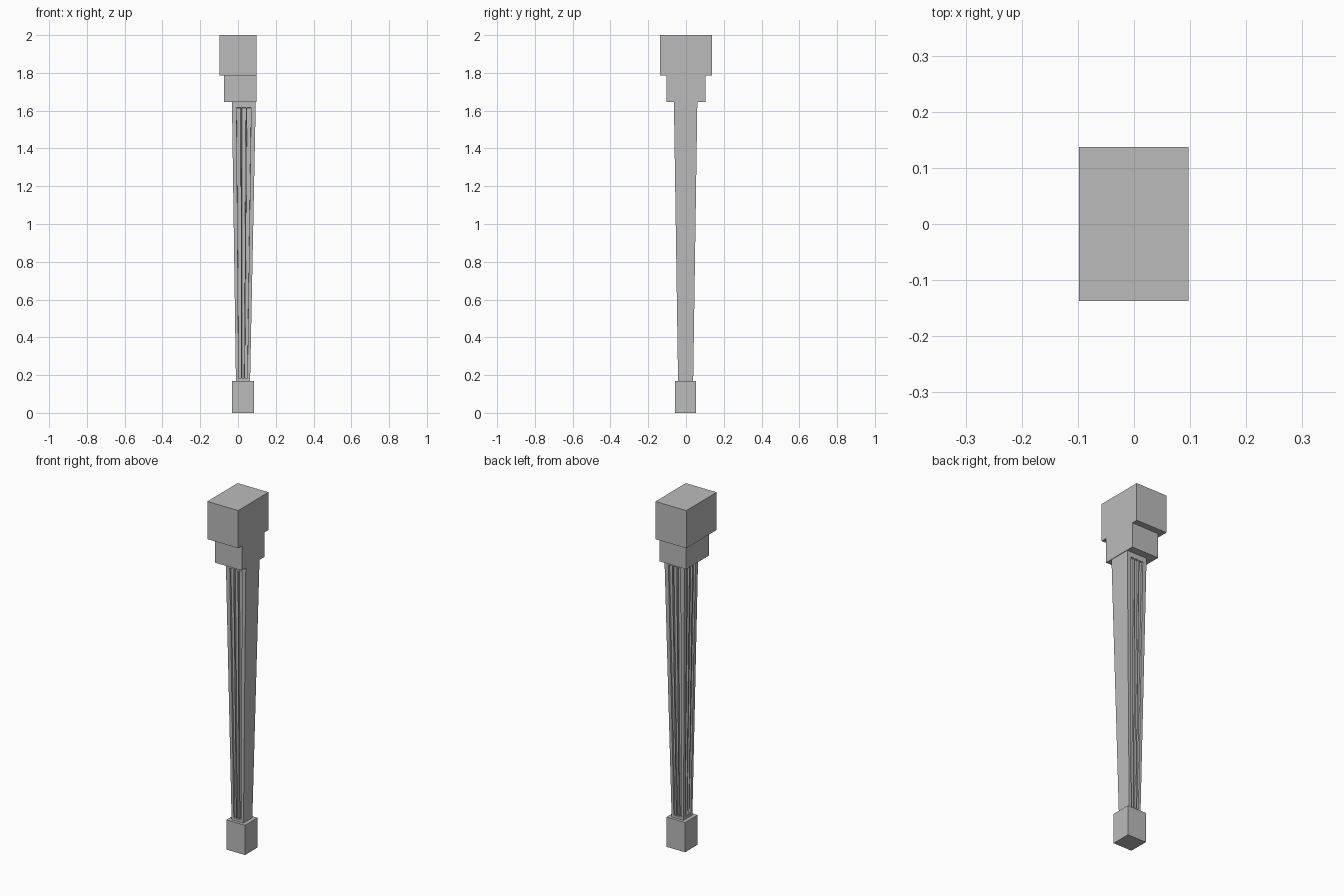
import bpy, bmesh
from mathutils import Vector

cube = bpy.data.objects.get("Cube")
if cube:
    bpy.data.objects.remove(cube, do_unlink=True)

stone = bpy.data.materials.new("grey_stone")
stone.use_nodes = True
GREY = (0.5, 0.5, 0.5, 1)
stone.diffuse_color = GREY
stone.node_tree.nodes["Principled BSDF"].inputs["Base Color"].default_value = GREY


def finish(name, bm):
    mesh = bpy.data.meshes.new(name)
    bm.to_mesh(mesh)
    bm.free()
    mesh.materials.append(stone)
    obj = bpy.data.objects.new(name, mesh)
    bpy.context.collection.objects.link(obj)
    return obj


def block(name, low, high):
    bm = bmesh.new()
    bmesh.ops.create_cube(bm, size=1)
    low, high = Vector(low), Vector(high)
    bmesh.ops.scale(bm, vec=high - low, verts=bm.verts)
    bmesh.ops.translate(bm, vec=(low + high) / 2, verts=bm.verts)
    return finish(name, bm)


def rectangle(x0, x1, y0, y1, z):
    return [Vector(p) for p in ((x0, y0, z), (x1, y0, z), (x1, y1, z), (x0, y1, z))]


def fluted_shaft(name, bottom, top):
    # Each side is a grid; every other inner column becomes a sunken flute
    columns = [0, 0.19, 0.37, 0.41, 0.59, 0.63, 0.81, 1]
    rows = [0, 0.01, 0.98, 1]
    bm = bmesh.new()
    cache, flutes = {}, []

    def vert(side, u, v):
        nxt = (side + 1) % 4
        low = bottom[side].lerp(bottom[nxt], u)
        high = top[side].lerp(top[nxt], u)
        co = low.lerp(high, v)
        key = tuple(round(c, 5) for c in co)
        if key not in cache:
            cache[key] = bm.verts.new(co)
        return cache[key]

    for side in range(4):
        for i, (u0, u1) in enumerate(zip(columns, columns[1:])):
            for j, (v0, v1) in enumerate(zip(rows, rows[1:])):
                face = bm.faces.new([vert(side, u0, v0), vert(side, u1, v0),
                                     vert(side, u1, v1), vert(side, u0, v1)])
                # The +x side (index 1) stays plain
                if side != 1 and j == 1 and i % 2 == 1:
                    flutes.append(face)
    bmesh.ops.holes_fill(bm, edges=bm.edges[:], sides=0)
    bmesh.ops.recalc_face_normals(bm, faces=bm.faces[:])
    bmesh.ops.inset_individual(bm, faces=flutes, thickness=0.001, depth=-0.01)
    return finish(name, bm)


# Stepped head, flush on the +x side
block("capital_top", (-0.098, -0.137, 1.785), (0.097, 0.137, 2))
block("capital_lower", (-0.073, -0.104, 1.645), (0.097, 0.102, 1.785))

# Tapered shaft, wider at the top
fluted_shaft("fluted_shaft",
             rectangle(-0.011, 0.064, -0.042, 0.038, 0.17),
             rectangle(-0.032, 0.094, -0.064, 0.06, 1.645))

# Foot
block("base_block", (-0.032, -0.058, 0), (0.085, 0.054, 0.17))
